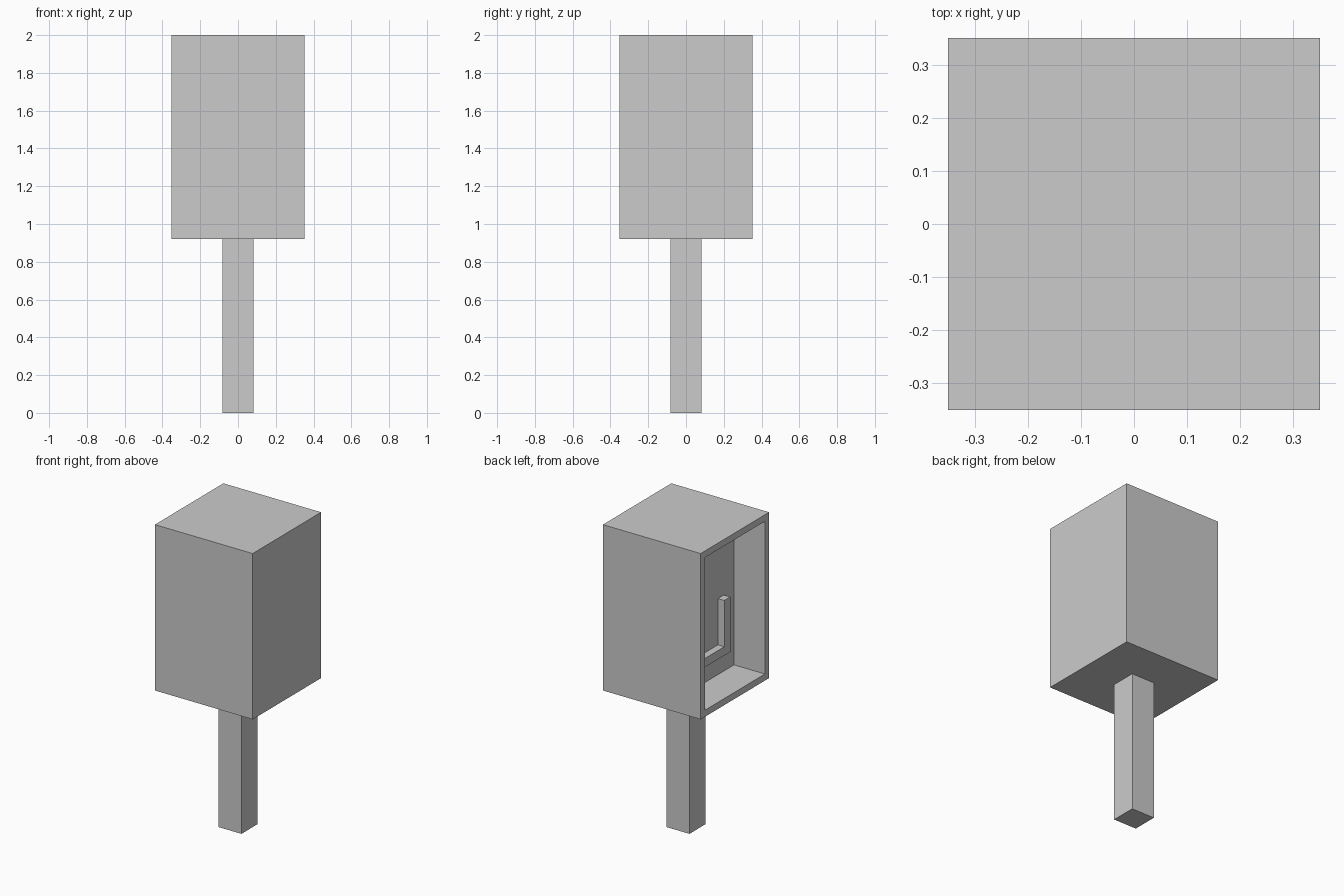
import bpy, bmesh
from mathutils import Vector

if "Cube" in bpy.data.objects:
    bpy.data.objects.remove(bpy.data.objects["Cube"])

HALF = 0.352            # half width of the housing
POST = 0.083            # half width of the post
BASE, TOP = 0.92, 2.0   # housing heights
WALL, DEPTH = 0.061, 0.222


def finish(name, bm):
    bmesh.ops.recalc_face_normals(bm, faces=bm.faces)
    mesh = bpy.data.meshes.new(name)
    bm.to_mesh(mesh)
    bm.free()
    obj = bpy.data.objects.new(name, mesh)
    bpy.context.collection.objects.link(obj)
    return obj


def box(half, z0, z1):
    bm = bmesh.new()
    bmesh.ops.create_cube(bm, size=1)
    bmesh.ops.scale(bm, vec=(2 * half, 2 * half, z1 - z0), verts=bm.verts)
    bmesh.ops.translate(bm, vec=(0, 0, (z0 + z1) / 2), verts=bm.verts)
    return bm


# Square post
finish("post", box(POST, 0, BASE))

# Housing with a framed recess in its left side
bm = box(HALF, BASE, TOP)
bm.normal_update()
side = min(bm.faces, key=lambda f: f.calc_center_median().x)
bmesh.ops.inset_region(bm, faces=[side], thickness=WALL)
new = bmesh.ops.extrude_discrete_faces(bm, faces=[side])["faces"][0]
bmesh.ops.translate(bm, vec=(DEPTH, 0, 0), verts=new.verts)
finish("housing", bm)

# U-shaped holder on the back wall of the recess
OUT, INN, LOW, SEAT, HIGH = 0.204, 0.143, 1.10, 1.157, 1.458
profile = [(-OUT, LOW), (OUT, LOW), (OUT, HIGH), (INN, HIGH),
           (INN, SEAT), (-INN, SEAT), (-INN, HIGH), (-OUT, HIGH)]
bm = bmesh.new()
back = -HALF + DEPTH
face = bm.faces.new([bm.verts.new((back, y, z)) for y, z in profile])
ext = bmesh.ops.extrude_face_region(bm, geom=[face])["geom"]
bmesh.ops.translate(bm, vec=Vector((-0.046, 0, 0)),
                    verts=[v for v in ext if isinstance(v, bmesh.types.BMVert)])
finish("holder", bm)
